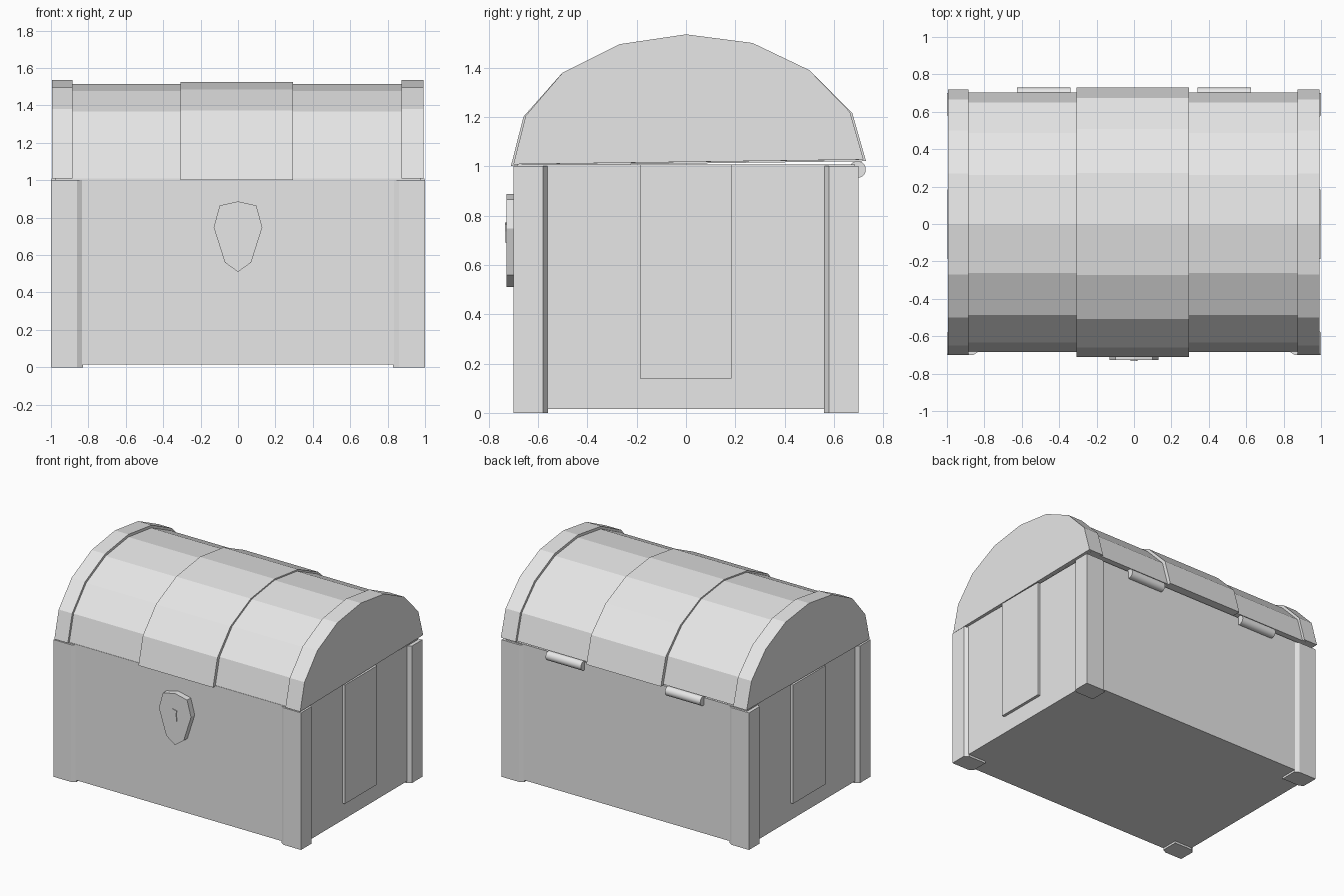
import bpy, bmesh, math
from mathutils import Vector

cube = bpy.data.objects.get("Cube")
if cube:
    bpy.data.objects.remove(cube, do_unlink=True)

# Single plain grey
grey = bpy.data.materials.new("plain_grey")
grey.diffuse_color = (0.8, 0.8, 0.8, 1)
grey.use_nodes = True
for node in grey.node_tree.nodes:
    if node.type == 'BSDF_PRINCIPLED':
        node.inputs["Base Color"].default_value = (0.8, 0.8, 0.8, 1)


def prism(name, points, direction):
    """Extrude a closed planar outline along a direction."""
    bm = bmesh.new()
    base = bm.faces.new([bm.verts.new(p) for p in points])
    ext = bmesh.ops.extrude_face_region(bm, geom=[base], use_keep_orig=True)
    moved = [g for g in ext["geom"] if isinstance(g, bmesh.types.BMVert)]
    bmesh.ops.translate(bm, vec=Vector(direction), verts=moved)
    bmesh.ops.recalc_face_normals(bm, faces=bm.faces)
    mesh = bpy.data.meshes.new(name)
    bm.to_mesh(mesh)
    bm.free()
    mesh.materials.append(grey)
    obj = bpy.data.objects.new(name, mesh)
    bpy.context.collection.objects.link(obj)
    return obj


def box(name, x0, x1, y0, y1, z0, z1):
    outline = [(x0, y0, z0), (x1, y0, z0), (x1, y1, z0), (x0, y1, z0)]
    return prism(name, outline, (0, 0, z1 - z0))


# Chest body
box("chest_body", -0.975, 0.975, -0.685, 0.685, 0.015, 1.008)

# Corner posts with chamfered inner edges
post = [(1, 0.70), (0.86, 0.70), (0.83, 0.682), (0.83, 0.56),
        (0.972, 0.56), (1, 0.58)]
for sx, side in ((1, "left"), (-1, "right")):
    for sy, end in ((-1, "front"), (1, "back")):
        prism(f"{end}_{side}_post", [(sx * x, sy * y, 0) for x, y in post], (0, 0, 1.002))
    # Raised side plate
    x0, x1 = sorted((sx * 0.96, sx * 0.996))
    box(f"{side}_side_plate", x0, x1, -0.187, 0.185, 0.14, 1.008)

# Faceted lid arch, sitting slightly open towards the hinges
arch = [(-0.70, 1.008), (-0.65, 1.205), (-0.50, 1.38), (-0.27, 1.495), (0, 1.535),
        (0.27, 1.50), (0.50, 1.39), (0.665, 1.22), (0.72, 1.027)]


def lid_section(name, x0, x1, y_scale, z_scale, drop=0.0):
    pts = [(x0, y * y_scale, 1.01 + (z - 1.01) * z_scale) for y, z in arch]
    # Lower the rim ends of the strap a touch
    for i in (0, -1):
        x, y, z = pts[i]
        pts[i] = (x, y, z - drop)
    return prism(name, pts, (x1 - x0, 0, 0))


lid_section("lid_shell", -0.97, 0.97, 0.975, 0.963)
lid_section("lid_centre_strap", -0.308, 0.295, 1.014, 0.981, 0.006)
lid_section("lid_right_band", -0.995, -0.886, 1, 1)
lid_section("lid_left_band", 0.874, 0.993, 1, 1)

# Hinge barrels
for sx, side in ((1, "left"), (-1, "right")):
    ring = [(sx * 0.34, 0.695 + 0.034 * math.cos(a), 0.987 + 0.034 * math.sin(a))
            for a in (math.tau * i / 20 for i in range(20))]
    hinge = prism(f"{side}_hinge", ring, (sx * 0.285, 0, 0))
    for o in bpy.context.selected_objects:
        o.select_set(False)
    hinge.select_set(True)
    bpy.context.view_layer.objects.active = hinge
    bpy.ops.object.shade_smooth_by_angle(angle=math.radians(35))

# Shield-shaped lock plate
half = [(0.098, 0.865), (0.13, 0.748), (0.07, 0.56)]
shield = [(0, 0.887)] + half + [(0, 0.51)] + [(-x, z) for x, z in reversed(half)]
prism("lock_plate", [(x, -0.728, z) for x, z in shield], (0, 0.05, 0))

# Small raised keyhole mark
mark = [(-0.018, 0.772), (0.016, 0.765), (0.012, 0.735), (0.018, 0.69),
        (0.008, 0.69), (0.002, 0.735), (0.004, 0.755), (-0.018, 0.76)]
prism("keyhole_mark", [(x, -0.733, z) for x, z in mark], (0, 0.006, 0))
